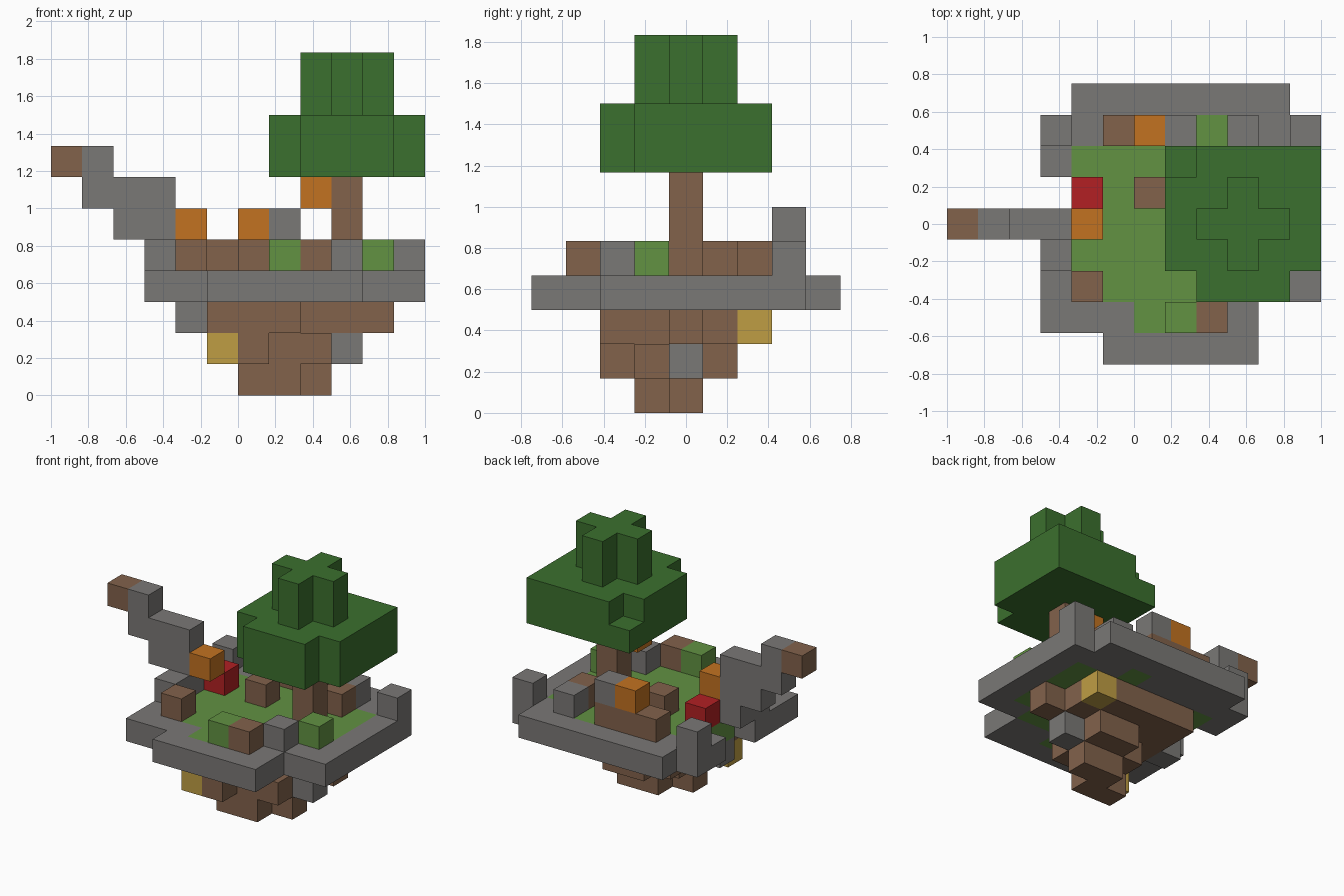
import bpy
import bmesh
from mathutils import Vector

cube = bpy.data.objects.get("Cube")
if cube:
    bpy.data.objects.remove(cube, do_unlink=True)

CELL = 1 / 6                                  # edge of one block
ORIGIN = Vector((-1, -0.75, 0))               # low corner of the block grid
BACK_ROW = 8


def srgb(value):
    c = value / 255
    return c / 12.92 if c <= 0.04045 else ((c + 0.055) / 1.055) ** 2.4


def make_material(name, rgb):
    colour = (*[srgb(v) for v in rgb], 1)
    mat = bpy.data.materials.new(name)
    mat.diffuse_color = colour
    mat.use_nodes = True
    bsdf = mat.node_tree.nodes["Principled BSDF"]
    bsdf.inputs["Base Color"].default_value = colour
    bsdf.inputs["Roughness"].default_value = 0.9
    return mat


# One letter per block colour
MATERIALS = {
    "#": make_material("stone_grey", (122, 120, 118)),
    "g": make_material("grass_green", (98, 146, 66)),
    "b": make_material("earth_brown", (130, 98, 75)),
    "t": make_material("leaf_green", (59, 112, 46)),
    "o": make_material("orange", (194, 114, 33)),
    "r": make_material("red", (178, 32, 35)),
    "y": make_material("ochre_yellow", (191, 158, 68)),
}
parts = {}


def put(part, key, i, j, k):
    parts.setdefault(part, {})[(i, j, k)] = key


def box(part, key, xs, ys, zs):
    """Fill an inclusive range of blocks."""
    for i in range(xs[0], xs[-1] + 1):
        for j in range(ys[0], ys[-1] + 1):
            for k in range(zs[0], zs[-1] + 1):
                put(part, key, i, j, k)


def layer(part, k, back, rows):
    """Fill one level from a plan drawn with the back row first."""
    for step, row in enumerate(rows.split()):
        for i, key in enumerate(row):
            if key != ".":
                put(part, key, i, back - step, k)


# Floating island slab: stone rim with grass inside
layer("island_slab", 3, BACK_ROW, """
    ....#######.
    ...#####g###
    ...#ggggggg#
    ....ggggggg#
    ....ggggggg#
    ...#ggggggg#
    ...#gggggg##
    ...###gg##..
    .....#####..
""")

# Tapering earth underneath
layer("island_underside", 2, 6, """
    .....bbbby..
    .....bbbbb..
    ....#bbbbbb.
    .....bbb....
    .....bbb....
""")
layer("island_underside", 1, 5, """
    .......bb...
    ......bbb#..
    ......bbb...
    .....yb.....
""")
layer("island_underside", 0, 4, """
    .......bb...
    ......bb....
""")

# Loose blocks on top of the slab
layer("surface_blocks", 4, 7, """
    ...#.bbb.#.#
    .........b..
    ....r.b.....
    ...#........
    ...#......g.
    ....b....#..
    .......gb...
""")
layer("upper_blocks", 5, 7, "......o#....")

# Stepped arm reaching out to the side
box("side_arm", "#", (2, 3), (4,), (5,))
box("side_arm", "#", (1, 3), (4,), (6,))
put("side_arm", "#", 1, 4, 7)
put("arm_tip", "b", 0, 4, 7)
put("arm_lantern", "o", 4, 4, 5)

# Tree
box("tree_trunk", "b", (9,), (4,), (4, 6))
put("tree_fruit", "o", 8, 4, 6)
box("tree_canopy", "t", (7, 11), (2, 6), (7, 8))
for corner in ((7, 2, 7), (7, 2, 8), (11, 2, 7), (11, 2, 8), (7, 6, 8)):
    del parts["tree_canopy"][corner]
box("tree_crown", "t", (8, 10), (4,), (9, 10))
box("tree_crown", "t", (9,), (3, 5), (9, 10))

filled = {cell for cells in parts.values() for cell in cells}


def build(name, cells):
    """Mesh the outer skin of a set of blocks and merge its flat areas."""
    keys = sorted(set(cells.values()))
    mesh = bpy.data.meshes.new(name)
    for key in keys:
        mesh.materials.append(MATERIALS[key])
    bm = bmesh.new()
    for cell, key in cells.items():
        centre = Vector(cell) + Vector((0.5, 0.5, 0.5))
        for axis in range(3):
            for side in (-1, 1):
                normal = Vector((0, 0, 0))
                normal[axis] = side
                if tuple(int(a + b) for a, b in zip(cell, normal)) in filled:
                    continue
                u = Vector((0, 0, 0))
                u[(axis + 1) % 3] = 0.5
                v = normal.cross(u)
                mid = centre + normal / 2
                ring = (mid - u - v, mid + u - v, mid + u + v, mid - u + v)
                face = bm.faces.new([bm.verts.new(ORIGIN + p * CELL) for p in ring])
                face.material_index = keys.index(key)
    bmesh.ops.remove_doubles(bm, verts=bm.verts[:], dist=CELL / 100)
    bmesh.ops.dissolve_limit(bm, angle_limit=0.01, verts=bm.verts[:],
                             edges=bm.edges[:], delimit={"MATERIAL"})
    bm.to_mesh(mesh)
    bm.free()
    bpy.context.scene.collection.objects.link(bpy.data.objects.new(name, mesh))


for part_name, part_cells in parts.items():
    build(part_name, part_cells)
